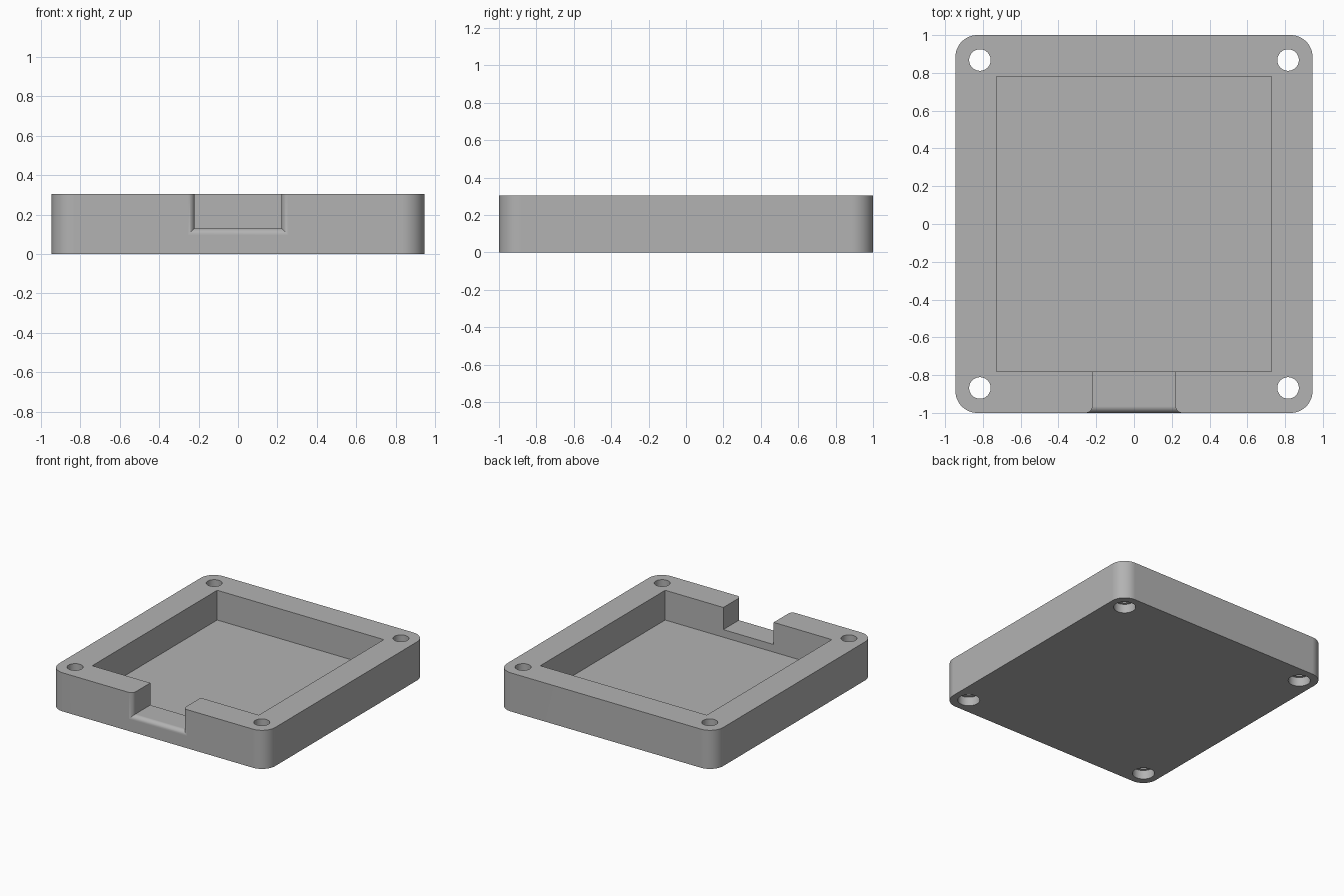
import bpy
import bmesh
import math
from mathutils import Matrix

if "Cube" in bpy.data.objects:
    bpy.data.objects.remove(bpy.data.objects["Cube"], do_unlink=True)

# Main sizes
HALF_X, HALF_Y, HEIGHT = 0.945, 1.0, 0.305
CORNER = 0.115
FLOOR = 0.07
HOLE_X, HOLE_Y = 0.816, 0.868
NOTCH_X, NOTCH_Z, LIP = 0.22, 0.13, 0.035

grey = bpy.data.materials.new("plain_grey")
grey.use_nodes = True
GREY = (0.45, 0.45, 0.45, 1)
grey.diffuse_color = GREY
grey.node_tree.nodes["Principled BSDF"].inputs["Base Color"].default_value = GREY


def make_object(name, bm):
    bmesh.ops.recalc_face_normals(bm, faces=bm.faces)
    mesh = bpy.data.meshes.new(name)
    bm.to_mesh(mesh)
    bm.free()
    mesh.materials.append(grey)
    obj = bpy.data.objects.new(name, mesh)
    bpy.context.collection.objects.link(obj)
    return obj


def box(bm, hx, hy, z0, z1):
    matrix = Matrix.Translation((0, 0, (z0 + z1) / 2)) @ Matrix.Diagonal((2 * hx, 2 * hy, z1 - z0, 1))
    bmesh.ops.create_cube(bm, size=1, matrix=matrix)


def cylinder(bm, x, y, radius, z0, z1):
    bmesh.ops.create_cone(bm, cap_ends=True, segments=48, radius1=radius, radius2=radius,
                          depth=z1 - z0, matrix=Matrix.Translation((x, y, (z0 + z1) / 2)))


def cut(target, cutter):
    cutter.hide_render = True
    mod = target.modifiers.new("cut", "BOOLEAN")
    mod.operation = "DIFFERENCE"
    mod.solver = "EXACT"
    mod.object = cutter
    bpy.context.view_layer.objects.active = target
    bpy.ops.object.modifier_apply(modifier=mod.name)
    bpy.data.objects.remove(cutter, do_unlink=True)


# Tray block with rounded upright corners
bm = bmesh.new()
box(bm, HALF_X, HALF_Y, 0, HEIGHT)
upright = [e for e in bm.edges if abs(e.verts[0].co.z - e.verts[1].co.z) > 0.1]
bmesh.ops.bevel(bm, geom=upright, offset=CORNER, segments=12, profile=0.5, affect="EDGES")
tray = make_object("tray", bm)

# Open pocket
bm = bmesh.new()
box(bm, 0.728, 0.78, FLOOR, 0.5)
cut(tray, make_object("pocket_cutter", bm))

# Front notch whose mouth flares out in a quarter round
bm = bmesh.new()
sections = [(-1.2, LIP)]
for i in range(11):
    a = math.pi / 2 * i / 10
    sections.append((-HALF_Y + LIP * (1 - math.cos(a)), LIP * (1 - math.sin(a))))
sections.append((-0.7, 0))
rings = []
for y, grow in sections:
    x, z = NOTCH_X + grow, NOTCH_Z - grow
    rings.append([bm.verts.new(p) for p in ((-x, y, z), (x, y, z), (x, y, 0.5), (-x, y, 0.5))])
for a, b in zip(rings, rings[1:]):
    for i in range(4):
        j = (i + 1) % 4
        bm.faces.new((a[i], a[j], b[j], b[i]))
bm.faces.new(rings[0])
bm.faces.new(rings[-1])
cut(tray, make_object("notch_cutter", bm))

# Screw holes, then wider recesses from below
for name, radius, z0, z1 in (("hole_cutter", 0.057, -0.1, 0.5), ("recess_cutter", 0.079, -0.1, 0.07)):
    bm = bmesh.new()
    for sx in (-1, 1):
        for sy in (-1, 1):
            cylinder(bm, sx * HOLE_X, sy * HOLE_Y, radius, z0, z1)
    cut(tray, make_object(name, bm))

# Smooth rounds, crisp edges, flat faces kept flat
bpy.ops.object.select_all(action="DESELECT")
tray.select_set(True)
bpy.context.view_layer.objects.active = tray
bpy.ops.object.shade_smooth_by_angle(angle=math.radians(30))
weighted = tray.modifiers.new("flat_faces", "WEIGHTED_NORMAL")
weighted.keep_sharp = True
